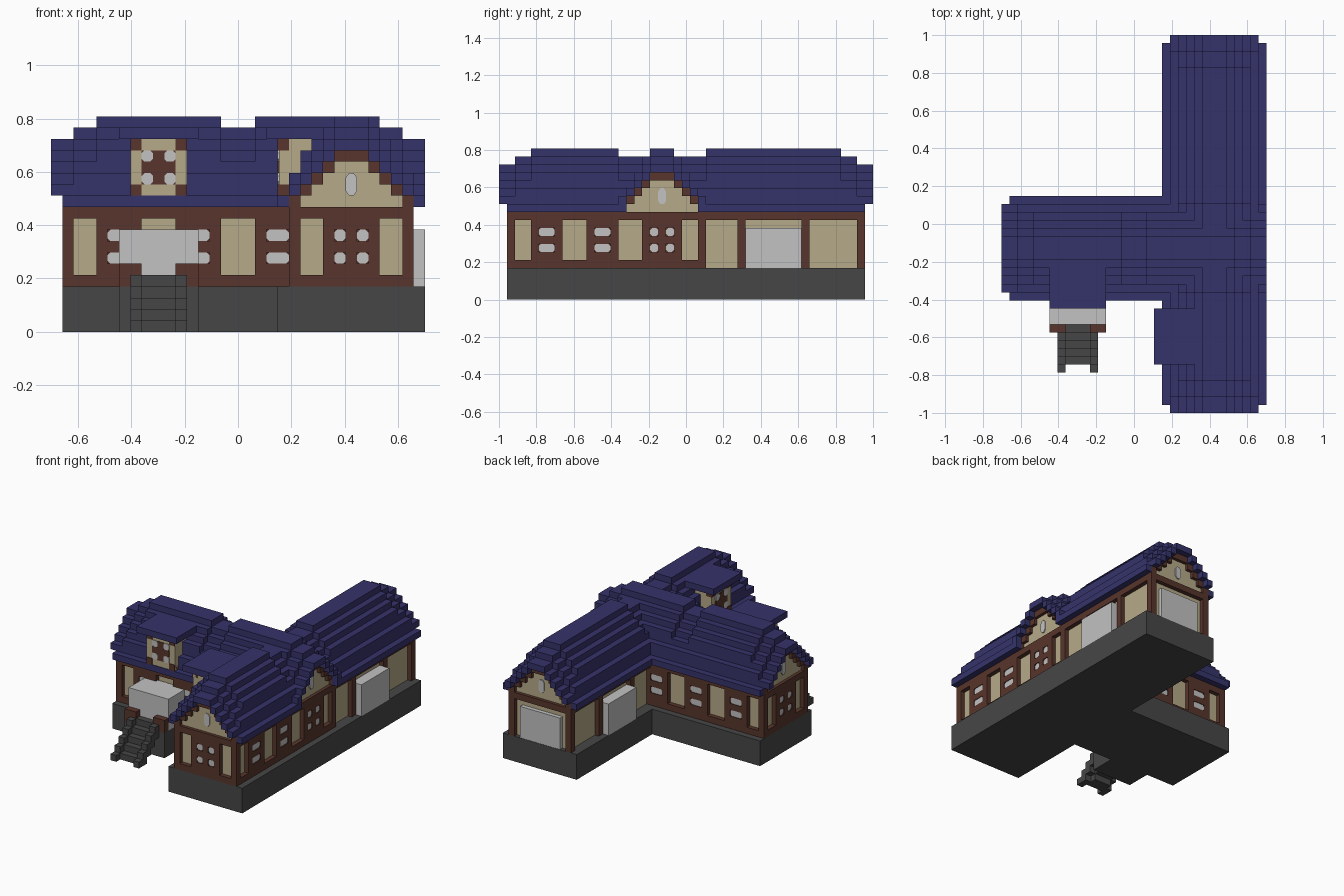
import bpy, bmesh

cube = bpy.data.objects.get("Cube")
if cube:
    bpy.data.objects.remove(cube, do_unlink=True)

V = 2 / 47                      # size of one building block
OX, OY = -16.5, -23.5           # block grid origin


def material(name, rgb):
    m = bpy.data.materials.new(name)
    m.use_nodes = True
    m.diffuse_color = (*rgb, 1)
    bsdf = next(n for n in m.node_tree.nodes if n.type == 'BSDF_PRINCIPLED')
    bsdf.inputs["Base Color"].default_value = (*rgb, 1)
    bsdf.inputs["Roughness"].default_value = 0.9
    return m


BLUE = material("roof blue", (0.036, 0.033, 0.145))
TAN = material("plaster tan", (0.47, 0.40, 0.25))
BROWN = material("timber brown", (0.098, 0.036, 0.025))
STONE = material("stone grey", (0.062, 0.062, 0.062))
LIGHT = material("light grey", (0.54, 0.54, 0.54))


class Part:
    """Collects boxes and panes given in block units, then makes one object."""

    def __init__(self, name, mat):
        self.name, self.mat, self.bm = name, mat, bmesh.new()

    def prism(self, ring, other):
        a = [self.bm.verts.new(((x + OX) * V, (y + OY) * V, z * V)) for x, y, z in ring]
        b = [self.bm.verts.new(((x + OX) * V, (y + OY) * V, z * V)) for x, y, z in other]
        self.bm.faces.new(a)
        self.bm.faces.new(b[::-1])
        for i in range(len(a)):
            j = (i + 1) % len(a)
            self.bm.faces.new((a[j], a[i], b[i], b[j]))

    def box(self, x0, x1, y0, y1, z0, z1):
        ring = [(x0, y0), (x1, y0), (x1, y1), (x0, y1)]
        self.prism([(x, y, z0) for x, y in ring], [(x, y, z1) for x, y in ring])

    def done(self):
        if self.bm.faces:
            bmesh.ops.recalc_face_normals(self.bm, faces=self.bm.faces[:])
            me = bpy.data.meshes.new(self.name)
            self.bm.to_mesh(me)
            me.materials.append(self.mat)
            bpy.context.collection.objects.link(bpy.data.objects.new(self.name, me))
        self.bm.free()


class Facade:
    """Flat wall: u runs along it, d is the depth behind its face."""

    def __init__(self, name, axis, face, inward):
        self.axis, self.face, self.inward = axis, face, inward
        self.timber = Part(name + "_timber", BROWN)
        self.plaster = Part(name + "_plaster", TAN)
        self.glass = Part(name + "_panes", LIGHT)

    def point(self, u, d, z):
        w = self.face + self.inward * d
        return (u, w, z) if self.axis == 'x' else (w, u, z)

    def add(self, part, u0, u1, z0, z1, d0=0.0, d1=1.0):
        ring = [(u0, z0), (u1, z0), (u1, z1), (u0, z1)]
        part.prism([self.point(u, d0, z) for u, z in ring],
                   [self.point(u, d1, z) for u, z in ring])

    def pane(self, u0, u1, z0, z1, d=0.1, c=0.25):
        # clipped corners over a timber backing
        self.add(self.timber, u0, u1, z0, z1, d + 0.1, 1)
        ring = [(u0 + c, z0), (u1 - c, z0), (u1, z0 + c), (u1, z1 - c),
                (u1 - c, z1), (u0 + c, z1), (u0, z1 - c), (u0, z0 + c)]
        self.glass.prism([self.point(u, d, z) for u, z in ring],
                         [self.point(u, d + 0.2, z) for u, z in ring])

    def storey(self, start, pattern):
        # B post, T panel, L window, P full panel, D panel behind a door
        u = start
        while pattern:
            kind = pattern[0]
            n = len(pattern) - len(pattern.lstrip(kind))
            pattern, e = pattern[n:], u + n
            if kind == 'B':
                self.add(self.timber, u, e, 4, 11)
            else:
                self.add(self.timber, u, e, 10, 11)
            if kind == 'T':
                self.add(self.timber, u, e, 4, 5)
                self.add(self.plaster, u, e, 5, 10, 0.7, 1)
            elif kind in 'PD':
                self.add(self.plaster, u, e, 4, 10, 0.7, 1)
            elif kind == 'L':
                for z0, z1 in ((4, 6), (7, 8), (9, 10)):
                    self.add(self.timber, u, e, z0, z1)
                for z in (6, 8):
                    self.pane(u, e, z, z + 1)
            u = e

    def gable(self, start):
        # stepped verge boards with plaster between and an oval light
        for k in range(4):
            a, b, z = start + k, start + 11 - k, 11 + k
            self.add(self.timber, a, a + 1, z, z + 1)
            self.add(self.timber, b - 1, b, z, z + 1)
            self.add(self.plaster, a + 1, b - 1, z, z + 1, 0.5, 1)
        self.add(self.timber, start + 4, start + 7, 15, 16)
        c = start + 5
        ring = [(c + .3, 12), (c + .7, 12), (c + 1, 12.4), (c + 1, 13.6),
                (c + .7, 14), (c + .3, 14), (c, 13.6), (c, 12.4)]
        self.glass.prism([self.point(u, 0.35, z) for u, z in ring],
                         [self.point(u, 0.7, z) for u, z in ring])

    def dormer(self, u):
        # square face with timber corners and a round cross window
        self.add(self.plaster, u, u + 5, 12, 17, 0.1, 5)
        for a in (u, u + 4):
            for z in (12, 16):
                self.add(self.timber, a, a + 1, z, z + 1)
        self.add(self.timber, u + 2, u + 3, 13, 16)
        self.add(self.timber, u + 1, u + 4, 14, 15)
        for a in (u + 1, u + 3):
            for z in (13, 15):
                self.pane(a, a + 1, z, z + 1, 0.0)

    def done(self):
        for p in (self.timber, self.plaster, self.glass):
            p.done()


def single(name, mat, *boxes):
    p = Part(name, mat)
    for b in boxes:
        p.box(*b)
    p.done()


def roof(name, axis, start, bands):
    """Stepped roof; each band is (from, to, raise, columns trimmed per side)."""
    p = Part(name, BLUE)
    for a, b, lift, trim in bands:
        for k in range(trim, 6):
            top = 12 + k + min(lift, k, 2)
            if k == 5:
                spans = [(5, 8)]
            else:
                spans = [(k, k + 1), (12 - k, 13 - k)]
            for s, e in spans:
                s, e = s + start, e + start
                if axis == 'y':
                    p.box(s, e, a, b, 11 + k, top)
                else:
                    p.box(a, b, s, e, 11 + k, top)
    p.done()


# Stone base, porch and stairs
single("foundation", STONE, (20, 33, 1, 46, 0, 4), (1, 20, 14, 27, 0, 4))
single("porch_base", STONE, (6, 13, 10, 14, 0, 4), (8, 11, 10, 11, 4, 5))
stairs = Part("porch_stairs", STONE)
for k in range(4):
    stairs.box(8, 11, 6 + k, 7 + k, max(0, k - 1), k + 1)
for x in (7, 11):
    for k in range(5):
        stairs.box(x, x + 1, 5 + k, 6 + k, max(0, k - 1), k + 1)
stairs.done()
single("porch_rails", BROWN, (6, 8, 10, 11, 4, 6), (11, 13, 10, 11, 4, 6))

# Doors
single("porch_box", LIGHT, (6, 13, 11, 15.5, 4, 9))
single("east_door", LIGHT, (31.2, 33, 31, 38, 4, 9))
single("west_door", LIGHT, (20, 21.8, 31, 38, 4, 9))
single("back_door", LIGHT, (23, 30, 45, 45.95, 4, 9))

# Walls: (name, axis, face, inward, start, pattern, gable start)
SIDE = "BTTBLLBTTTBLLB"
REAR = "BPPPPBDDDDDDDBPPPPPPB"
END = "BTTBLBLBTTB"
for name, axis, face, inward, start, pattern, gable in (
        ("front_gable_wall", 'x', 1, 1, 21, END, 21),
        ("back_gable_wall", 'x', 46, -1, 21, "BPDDDDDDDPB", 21),
        ("west_gable_wall", 'y', 1, 1, 15, END, 15),
        ("east_wall", 'y', 32, -1, 1, SIDE + "TTTBLBLBTTB" + REAR[1:], 15),
        ("front_wall", 'x', 15, 1, 1, SIDE + "TTTBLLB", None),
        ("back_wall", 'x', 26, -1, 1, SIDE + "TTTBLLB", None),
        ("west_front_wall", 'y', 21, 1, 1, SIDE, None),
        ("west_back_wall", 'y', 21, 1, 25, REAR, None)):
    f = Facade(name, axis, face, inward)
    f.storey(start, pattern)
    if gable is not None:
        f.gable(gable)
    f.done()

# Roofs
roof("long_roof", 'y', 20, [
    (0, 1, 0, 1), (1, 2, 0, 0), (2, 4, 1, 0), (4, 15, 2, 0), (15, 16, 1, 0),
    (16, 25, 1, 2), (25, 26, 1, 0), (26, 43, 2, 0), (43, 45, 1, 0),
    (45, 46, 0, 0), (46, 47, 0, 1)])
roof("cross_roof", 'x', 14, [
    (0, 1, 0, 1), (1, 2, 0, 0), (2, 4, 1, 0), (4, 15, 2, 0), (15, 18, 1, 0),
    (18, 29, 2, 0), (29, 31, 1, 0), (31, 32, 0, 0), (32, 33, 0, 1)])

# Dormers with flat overhanging roofs
for name, axis, face, u in (("front_dormer", 'x', 14, 7), ("west_dormer", 'y', 20, 7)):
    f = Facade(name, axis, face, 1)
    f.dormer(u)
    f.done()
single("front_dormer_roof", BLUE, (6, 13, 13, 19, 17, 18))
single("west_dormer_roof", BLUE, (19, 25, 6, 13, 17, 18))
